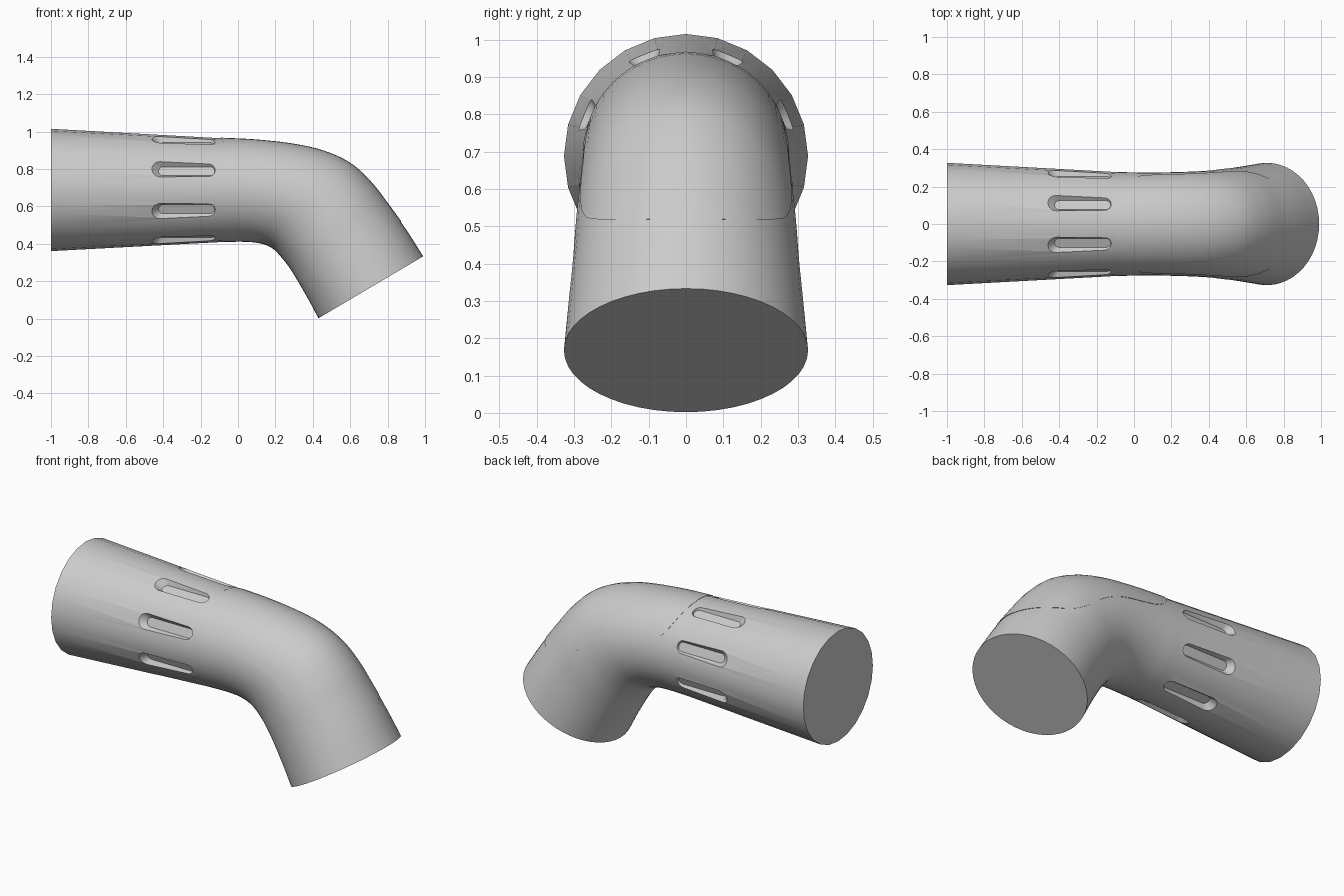
import bpy, bmesh, math
from mathutils import Vector, Matrix

if "Cube" in bpy.data.objects:
    bpy.data.objects.remove(bpy.data.objects["Cube"])

grey = bpy.data.materials.new("plain_grey")
grey.use_nodes = True
grey.diffuse_color = (0.6, 0.6, 0.6, 1)
grey.node_tree.nodes["Principled BSDF"].inputs["Base Color"].default_value = (0.6, 0.6, 0.6, 1)


def make_object(name, bm):
    bmesh.ops.recalc_face_normals(bm, faces=bm.faces)
    mesh = bpy.data.meshes.new(name)
    bm.to_mesh(mesh)
    bm.free()
    obj = bpy.data.objects.new(name, mesh)
    bpy.context.collection.objects.link(obj)
    mesh.materials.append(grey)
    return obj


def loft(bm, rings):
    """Skin a list of point rings and cap both ends."""
    loops = [[bm.verts.new(p) for p in ring] for ring in rings]
    n = len(loops[0])
    for a, b in zip(loops, loops[1:]):
        for i in range(n):
            j = (i + 1) % n
            bm.faces.new((a[i], a[j], b[j], b[i]))
    bm.faces.new(loops[0])
    bm.faces.new(loops[-1])


def smooth_points(points, steps):
    """Catmull-Rom curve through points of any dimension."""
    pts = [Vector(p) for p in points]
    pts = [pts[0] * 2 - pts[1]] + pts + [pts[-1] * 2 - pts[-2]]
    out = []
    for a, b, c, d in zip(pts, pts[1:], pts[2:], pts[3:]):
        for s in range(steps):
            t = s / steps
            out.append(0.5 * (2 * b + (c - a) * t + (2 * a - 5 * b + 4 * c - d) * t ** 2
                              + (3 * b - a - 3 * c + d) * t ** 3))
    return out + [pts[-2]]


def boolean(obj, cutter, operation):
    mod = obj.modifiers.new("cut", "BOOLEAN")
    mod.operation = operation
    mod.object = cutter
    mod.solver = "EXACT"
    bpy.context.view_layer.objects.active = obj
    bpy.ops.object.modifier_apply(modifier=mod.name)
    bpy.data.objects.remove(cutter)


# Elbow sections: outer edge x, z and inner edge x, z
edges = [(-0.1, 0.965, -0.1, 0.409), (0.1, 0.955, 0.03, 0.411), (0.3, 0.932, 0.12, 0.402),
         (0.46, 0.895, 0.185, 0.375), (0.6, 0.83, 0.24, 0.318), (0.71, 0.73, 0.28, 0.265),
         (0.8, 0.615, 0.32, 0.2), (0.9, 0.475, 0.375, 0.105), (0.99, 0.333, 0.43, 0.002)]
widths = [0.278, 0.275, 0.277, 0.281, 0.287, 0.296, 0.303, 0.315, 0.327]
elbow = list(zip(smooth_points(edges, 5), smooth_points([(w, 0) for w in widths], 5)))
sides = 48


def tube(name, grow, straight):
    sections = list(elbow)
    if straight:
        sections.insert(0, (Vector((-1, 1.015, -1, 0.361)), Vector((0.327, 0))))
    rings = []
    for k, (e, w) in enumerate(sections):
        top, bottom = Vector((e[0], 0, e[1])), Vector((e[2], 0, e[3]))
        centre, up = (top + bottom) / 2, (top - bottom) / 2
        up *= 1 + grow / up.length
        ring = []
        for i in range(sides):
            a = math.tau * i / sides
            # the straight sleeve is coarser than the elbow
            flat = math.cos(math.tau / sides) if straight and k < 2 and i % 2 else 1
            ring.append(centre + flat * (up * math.cos(a)
                                         + Vector((0, (w[0] + grow) * math.sin(a), 0))))
        rings.append(ring)
    bm = bmesh.new()
    loft(bm, rings)
    return make_object(name, bm)


# Bent tube
body = tube("bent_tube", 0, True)


# Eight sloped slots around the sleeve
def slot_ring(x, radius, height, turn):
    ring = []
    for i in range(24):
        a = math.tau * (i + 0.5) / 24
        side = math.copysign(0.124, math.cos(a))
        p = Vector((x + side + radius * math.cos(a), radius * math.sin(a), height))
        ring.append(turn @ p + Vector((0, 0, 0.687)))
    return ring


bm = bmesh.new()
for k in range(8):
    turn = Matrix.Rotation(math.tau * (k + 0.5) / 8, 3, "X")
    loft(bm, [slot_ring(-0.275, 0.026, 0.264, turn), slot_ring(-0.3, 0.064, 0.32, turn)])
boolean(body, make_object("slot_cutter", bm), "DIFFERENCE")

# Thin pad over the outside of the elbow
pad = tube("elbow_pad", 0.003, True)
seam = smooth_points([(-0.14, 1.08), (-0.09, 0.965), (-0.03, 0.845), (0.04, 0.785), (0.15, 0.757),
                      (0.3, 0.73), (0.43, 0.672), (0.55, 0.58), (0.64, 0.532), (0.72, 0.519),
                      (0.9, 0.519), (1.2, 0.519)], 4)
outline = [(p.x, p.y) for p in seam] + [(1.2, 1.2), (-0.14, 1.2)]
bm = bmesh.new()
loft(bm, [[Vector((x, y, z)) for x, z in outline] for y in (-0.5, 0.5)])
boolean(pad, make_object("pad_cutter", bm), "INTERSECT")

for obj in (body, pad):
    bpy.ops.object.select_all(action="DESELECT")
    obj.select_set(True)
    bpy.context.view_layer.objects.active = obj
    bpy.ops.object.shade_smooth_by_angle(angle=math.radians(30))
